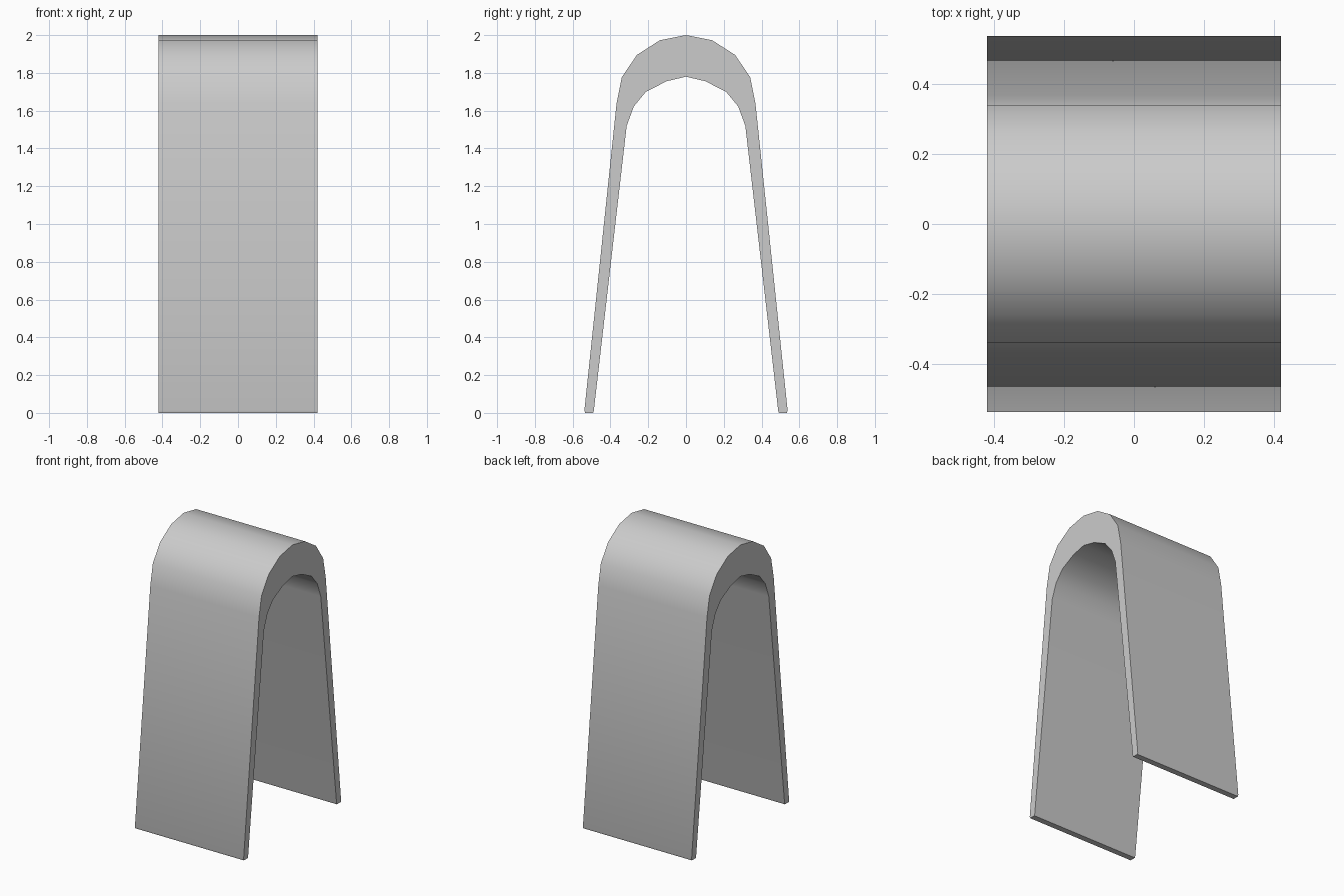
import bpy, bmesh, math

if "Cube" in bpy.data.objects:
    bpy.data.objects.remove(bpy.data.objects["Cube"])

# Half profiles (y, z) from foot to crown
outer = [(0.534, 0), (0.538, 0.012), (0.368, 1.635), (0.34, 1.777),
         (0.26, 1.895), (0.138, 1.973), (0, 2.0)]
inner = [(0.492, 0), (0.488, 0.012), (0.314, 1.52), (0.276, 1.623),
         (0.212, 1.70), (0.102, 1.756), (0, 1.78)]


def mirrored(half):
    return half + [(-y, z) for y, z in reversed(half[:-1])]


out_pts, in_pts = mirrored(outer), mirrored(inner)
loop = out_pts + in_pts[::-1]
n, m = len(loop), len(out_pts)

# Arch swept across x, with seam loops marking the edge bands
bm = bmesh.new()
rows = [[bm.verts.new((x, y, z)) for y, z in loop]
        for x in (-0.42, -0.38, 0.38, 0.42)]
for a, b in zip(rows, rows[1:]):
    for i in range(n):
        j = (i + 1) % n
        bm.faces.new((a[i], a[j], b[j], b[i]))

# Flat side faces
for row in (rows[0], rows[-1]):
    for i in range(m - 1):
        bm.faces.new((row[i], row[i + 1], row[n - 2 - i], row[n - 1 - i]))

bmesh.ops.recalc_face_normals(bm, faces=bm.faces)
mesh = bpy.data.meshes.new("folded_arch_panel")
bm.to_mesh(mesh)
bm.free()
arch = bpy.data.objects.new("folded_arch_panel", mesh)
bpy.context.collection.objects.link(arch)

# Smooth crown, crisp sides
bpy.context.view_layer.objects.active = arch
arch.select_set(True)
bpy.ops.object.shade_smooth_by_angle(angle=math.radians(40))
